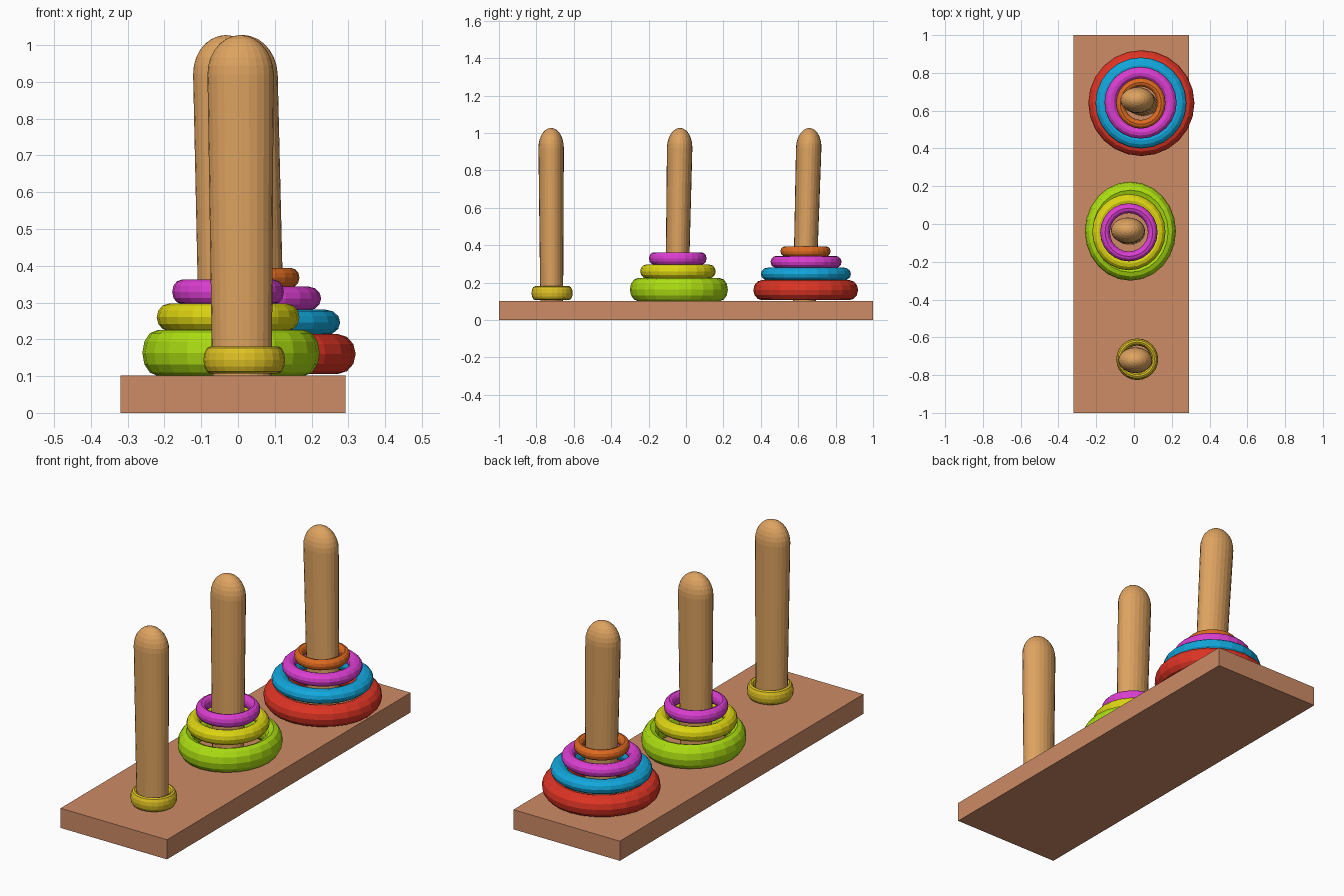
import bpy, bmesh, math

if "Cube" in bpy.data.objects:
    bpy.data.objects.remove(bpy.data.objects["Cube"])


def srgb(r, g, b):
    def lin(c):
        c /= 255
        return c / 12.92 if c <= 0.04045 else ((c + 0.055) / 1.055) ** 2.4
    return (lin(r), lin(g), lin(b), 1)


def material(name, rgb):
    m = bpy.data.materials.new(name)
    m.diffuse_color = srgb(*rgb)
    m.use_nodes = True
    m.node_tree.nodes["Principled BSDF"].inputs["Base Color"].default_value = m.diffuse_color
    return m


MATS = {n: material(n, c) for n, c in {
    "base_wood": (205, 139, 102), "peg_wood": (222, 163, 96),
    "red": (222, 52, 36), "blue": (18, 167, 220), "magenta": (220, 62, 210),
    "orange": (222, 106, 32), "green": (172, 222, 18),
    "yellow": (222, 214, 18), "gold": (222, 192, 36)}.items()}


def finish(name, bm, mat):
    bmesh.ops.recalc_face_normals(bm, faces=bm.faces)
    me = bpy.data.meshes.new(name)
    bm.to_mesh(me)
    bm.free()
    me.materials.append(MATS[mat])
    ob = bpy.data.objects.new(name, me)
    bpy.context.collection.objects.link(ob)
    return ob


def loft(name, rings, mat, closed, sides=24):
    """Stack ellipses (cx, cy, z, rx, ry) into a skin; closed joins last to first."""
    bm = bmesh.new()
    loops = []
    for cx, cy, z, rx, ry in rings:
        loops.append([bm.verts.new((cx + rx * math.cos(2 * math.pi * i / sides),
                                    cy + ry * math.sin(2 * math.pi * i / sides), z))
                      for i in range(sides)])
    pairs = list(zip(loops, loops[1:]))
    if closed:
        pairs.append((loops[-1], loops[0]))
    else:
        bm.faces.new(loops[0])
        bm.faces.new(loops[-1])
    for a, b in pairs:
        for i in range(sides):
            j = (i + 1) % sides
            bm.faces.new((a[i], a[j], b[j], b[i]))
    return finish(name, bm, mat)


def peg(name, bottom, top):
    """Slightly leaning, slightly flared oval peg with a domed tip."""
    z0, z1, dome = 0.09, 0.92, 0.107
    rows = [(z0, 0.081, 0.061), (z1, 0.09, 0.068)]
    for k in range(1, 8):
        a = math.radians(min(90 * k / 7, 88))
        rows.append((z1 + dome * math.sin(a), 0.09 * math.cos(a), 0.068 * math.cos(a)))
    rings = []
    for z, rx, ry in rows:
        t = (z - z0) / (z1 - z0)
        rings.append((bottom[0] + t * (top[0] - bottom[0]),
                      bottom[1] + t * (top[1] - bottom[1]), z, rx, ry))
    return loft(name, rings, "peg_wood", False)


def ring(name, mat, cx, cy, rx, ry, zlo, zhi):
    """Torus whose tube takes 17% of the outer radius and fills the given height."""
    zc, h = (zlo + zhi) / 2, (zhi - zlo) / 2
    rows = []
    for k in range(12):
        a = 2 * math.pi * k / 12
        s = 0.83 + 0.17 * math.cos(a)
        rows.append((cx, cy, zc + h * math.sin(a), rx * s, ry * s))
    return loft(name, rows, mat, True)


# Base board
bm = bmesh.new()
bmesh.ops.create_cube(bm, size=1)
for v in bm.verts:
    v.co = (v.co.x * 0.612 - 0.014, v.co.y * 2, v.co.z * 0.102 + 0.051)
finish("base_board", bm, "base_wood")

# Pegs
peg("front_peg", (0.011, -0.718), (0.007, -0.721))
peg("middle_peg", (-0.023, -0.049), (-0.032, -0.034))
peg("back_peg", (0.047, 0.633), (0.018, 0.656))

# Rings, bottom to top on each peg
ring("front_gold_ring", "gold", 0.017, -0.716, 0.111, 0.11, 0.107, 0.181)

ring("middle_green_ring", "green", -0.019, -0.038, 0.241, 0.262, 0.101, 0.225)
ring("middle_yellow_ring", "yellow", -0.027, -0.043, 0.194, 0.202, 0.223, 0.297)
ring("middle_magenta_ring", "magenta", -0.027, -0.044, 0.152, 0.154, 0.296, 0.362)

ring("back_red_ring", "red", 0.039, 0.64, 0.281, 0.28, 0.106, 0.214)
ring("back_blue_ring", "blue", 0.037, 0.641, 0.241, 0.241, 0.211, 0.281)
ring("back_magenta_ring", "magenta", 0.035, 0.642, 0.191, 0.19, 0.279, 0.343)
ring("back_orange_ring", "orange", 0.036, 0.639, 0.131, 0.134, 0.341, 0.394)
